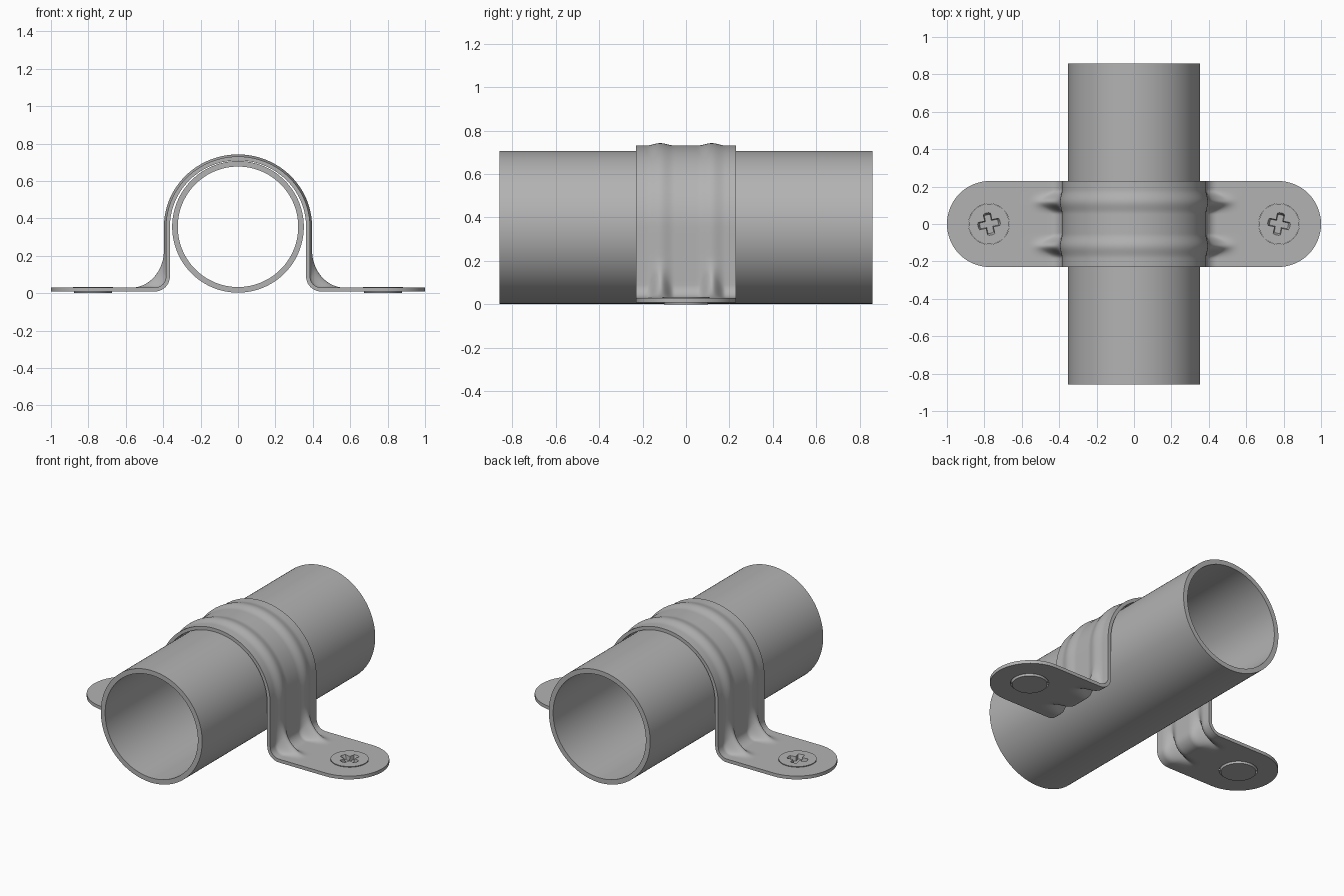
import bpy, bmesh, math
from mathutils import Matrix

if "Cube" in bpy.data.objects:
    bpy.data.objects.remove(bpy.data.objects["Cube"])

metal = bpy.data.materials.new("grey_metal")
metal.diffuse_color = (0.45, 0.45, 0.45, 1)
metal.use_nodes = True
metal.node_tree.nodes["Principled BSDF"].inputs["Base Color"].default_value = metal.diffuse_color


def make(name, bm):
    me = bpy.data.meshes.new(name)
    bm.to_mesh(me)
    bm.free()
    ob = bpy.data.objects.new(name, me)
    bpy.context.collection.objects.link(ob)
    me.materials.append(metal)
    return ob


def finish(ob, angle=35):
    """Apply all modifiers, then smooth with sharp edges kept."""
    bpy.ops.object.select_all(action='DESELECT')
    bpy.context.view_layer.objects.active = ob
    ob.select_set(True)
    for m in list(ob.modifiers):
        bpy.ops.object.modifier_apply(modifier=m.name)
    bpy.ops.object.shade_smooth_by_angle(angle=math.radians(angle))


def cut(ob, cutter):
    m = ob.modifiers.new("cut", 'BOOLEAN')
    m.operation, m.solver, m.object = 'DIFFERENCE', 'EXACT', cutter


def cone(bm, x, r1, r2, z1, z2):
    bmesh.ops.create_cone(bm, cap_ends=True, segments=64, radius1=r1, radius2=r2,
                          depth=z2 - z1, matrix=Matrix.Translation((x, 0, (z1 + z2) / 2)))


CZ, SX = 0.355, 0.775      # pipe axis height, screw position

# Pipe: rectangle section swept round the y axis
bm = bmesh.new()
N = 128
section = [(0.352, -0.858), (0.352, 0.858), (0.322, 0.858), (0.322, -0.858)]
rings = [[bm.verts.new((r * math.cos(2 * math.pi * i / N), y, CZ + r * math.sin(2 * math.pi * i / N)))
          for i in range(N)] for r, y in section]
for k in range(4):
    a, b = rings[k], rings[(k + 1) % 4]
    for i in range(N):
        bm.faces.new((a[i], b[i], b[(i + 1) % N], a[(i + 1) % N]))
bmesh.ops.recalc_face_normals(bm, faces=bm.faces)
finish(make("pipe", bm))

# Strap: plain and ribbed side profiles, blended across the width
HALF, TOP = 0.23, 0.03
plain, ribbed = [], []


def station(p, q=None):
    plain.append(p)
    ribbed.append(q or p)


for i in range(17):                                   # round tab end
    station((1 - HALF + HALF * math.cos(math.pi / 2 * i / 16), TOP))
for i in range(1, 5):                                 # flat tab
    station((0.77 - 0.05 * i, TOP))
bend = [(0.57 - 0.125 * i / 6, TOP) for i in range(1, 6)]
bend += [(0.445 - 0.06 * math.sin(t), 0.09 - 0.06 * math.cos(t))
         for t in [math.pi / 2 * i / 10 for i in range(11)]]
bend += [(0.385, 0.09 + 0.14 * i / 7) for i in range(1, 8)]
for i, p in enumerate(bend):                          # bend, with stiffening gusset
    t = math.pi / 2 * (i + 1) / len(bend)
    station(p, (0.57 - 0.174 * math.sin(t), 0.23 - 0.2 * math.cos(t)))
for i in range(1, 5):                                 # upright side
    z = 0.23 + (CZ - 0.23) * i / 4
    station((0.385, z), (0.396, z))
for i in range(1, 33):                                # arch over the pipe
    t = math.pi / 2 * i / 32
    c, s = (0.0 if i == 32 else math.cos(t)), math.sin(t)
    station((0.385 * c, CZ + 0.376 * s), (0.396 * c, CZ + 0.387 * s))


def rib(y):
    d = abs(abs(y) - 0.118) / 0.065
    return math.cos(d * math.pi / 2) ** 2 if d < 1 else 0.0


bm = bmesh.new()
M = 64
grid = []
for (px, pz), (qx, qz) in zip(plain, ribbed):
    w = math.sqrt(max(0, HALF ** 2 - max(0, px - 0.77) ** 2))
    row = []
    for j in range(M + 1):
        y = w * (2 * j / M - 1)
        g = rib(y)
        row.append(bm.verts.new((px + (qx - px) * g, y, pz + (qz - pz) * g)))
    grid.append(row)
for a, b in zip(grid, grid[1:]):
    for j in range(M):
        bm.faces.new((a[j], a[j + 1], b[j + 1], b[j]))
bmesh.ops.remove_doubles(bm, verts=bm.verts, dist=1e-5)
strap = make("strap", bm)
mir = strap.modifiers.new("mirror", 'MIRROR')
mir.merge_threshold = 0.0005
sol = strap.modifiers.new("thickness", 'SOLIDIFY')
sol.thickness, sol.offset = 0.021, -1

# Screw holes in the strap
bm = bmesh.new()
for s in (-1, 1):
    cone(bm, s * SX, 0.109, 0.109, -0.05, 0.08)
holes = make("hole_cutter", bm)
holes.hide_render = True
cut(strap, holes)
finish(strap)
bpy.data.objects.remove(holes)

# Countersunk screws with a tapered cross recess
for side, s in (("left", -1), ("right", 1)):
    bm = bmesh.new()
    cone(bm, s * SX, 0.1, 0.108, 0.0, 0.034)
    screw = make("screw_" + side, bm)
    bm = bmesh.new()
    loops = []
    for z, arm, w in ((0.007, 0.05, 0.016), (0.05, 0.066, 0.022)):
        pts = []
        for k in range(4):
            a = k * math.pi / 2 + s * math.radians(-12)
            for u, v in ((w, -w), (arm * 0.92, -w), (arm, -w * 0.5),
                         (arm, w * 0.5), (arm * 0.92, w)):
                pts.append(bm.verts.new((s * SX + u * math.cos(a) - v * math.sin(a),
                                         u * math.sin(a) + v * math.cos(a), z)))
        loops.append(pts)
    n = len(loops[0])
    bm.faces.new(loops[0][::-1])
    bm.faces.new(loops[1])
    for i in range(n):
        k = (i + 1) % n
        bm.faces.new((loops[0][i], loops[0][k], loops[1][k], loops[1][i]))
    cross = make("cross_cutter", bm)
    cross.hide_render = True
    cut(screw, cross)
    finish(screw)
    bpy.data.objects.remove(cross)
